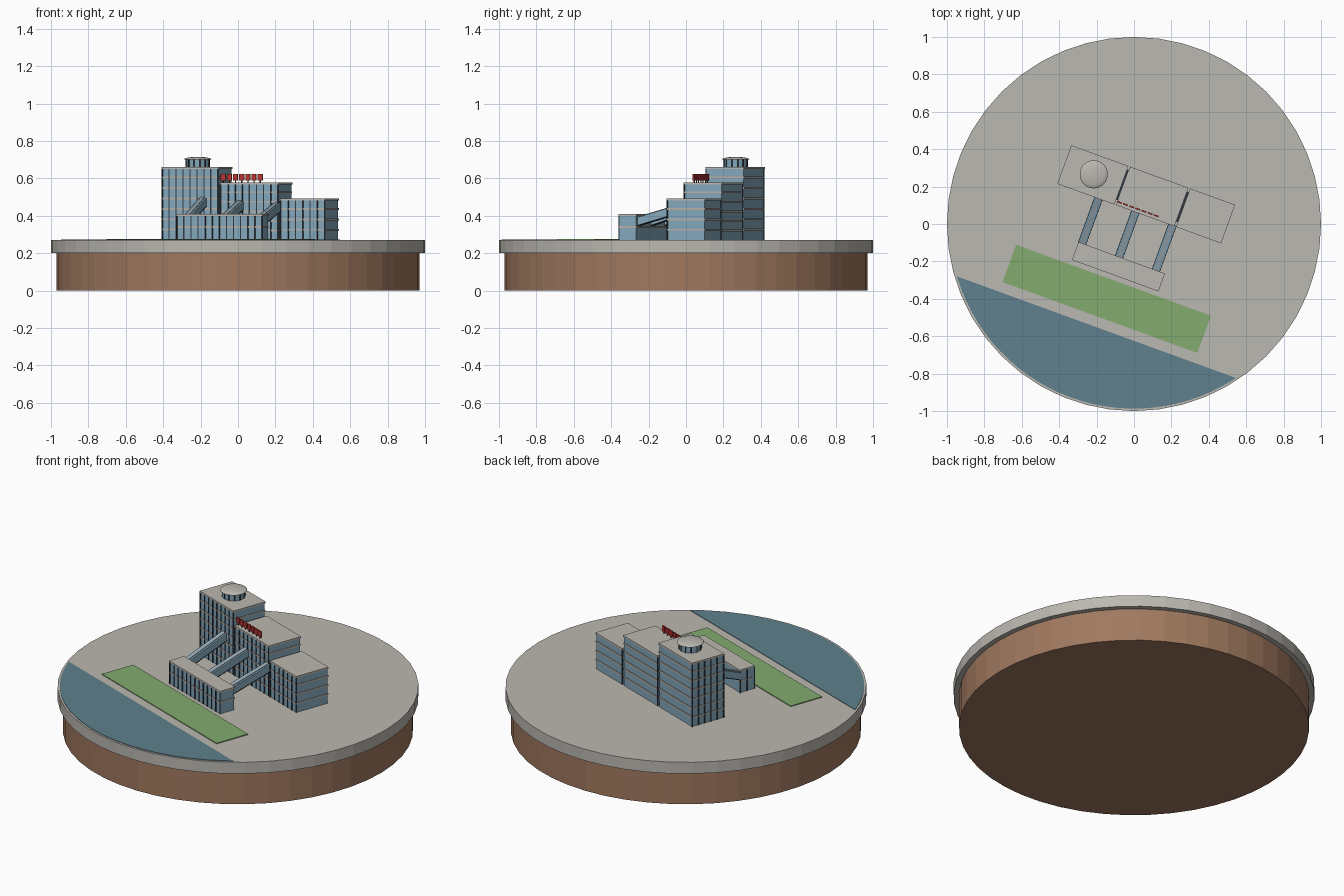
import bpy, bmesh, math
from mathutils import Matrix, Vector

cube = bpy.data.objects.get("Cube")
if cube:
    bpy.data.objects.remove(cube, do_unlink=True)

TURN = Matrix.Rotation(math.radians(-20), 4, 'Z')   # the campus is turned on its base
GROUND = 0.27


def material(name, r, g, b):
    m = bpy.data.materials.new(name)
    m.use_nodes = True
    m.diffuse_color = (r, g, b, 1)
    m.node_tree.nodes["Principled BSDF"].inputs["Base Color"].default_value = (r, g, b, 1)
    return m


CONCRETE = material("warm grey concrete", 0.50, 0.48, 0.44)
SOIL = material("brown soil", 0.35, 0.19, 0.115)
GLASS = material("blue glass", 0.23, 0.39, 0.50)
FRAME = material("dark frame", 0.03, 0.04, 0.055)
BAND = material("pale floor band", 0.46, 0.43, 0.39)
GRASS = material("lawn green", 0.23, 0.41, 0.16)
WATER = material("river blue", 0.115, 0.22, 0.27)
RED = material("sign red", 0.50, 0.035, 0.03)
BRIDGE_ROOF = material("bridge roof grey", 0.33, 0.41, 0.46)


def finish(name, bm, mat, turn=True):
    if turn:
        bm.transform(TURN)
    mesh = bpy.data.meshes.new(name)
    bm.to_mesh(mesh)
    bm.free()
    mesh.materials.append(mat)
    obj = bpy.data.objects.new(name, mesh)
    bpy.context.collection.objects.link(obj)
    return obj


def add_box(bm, x0, x1, y0, y1, z0, z1):
    size = Matrix.Diagonal((x1 - x0, y1 - y0, z1 - z0, 1))
    mid = Vector((x0 + x1, y0 + y1, z0 + z1)) / 2
    return bmesh.ops.create_cube(bm, size=1, matrix=Matrix.Translation(mid) @ size)["verts"]


def boxes(name, mat, items):
    bm = bmesh.new()
    for item in items:
        add_box(bm, *item)
    return finish(name, bm, mat)


def add_disc(bm, radius, z0, z1, x=0, y=0, sides=48):
    bmesh.ops.create_cone(bm, cap_ends=True, segments=sides, radius1=radius, radius2=radius,
                          depth=z1 - z0, matrix=Matrix.Translation((x, y, (z0 + z1) / 2)))


def disc(name, mat, *args, **kw):
    bm = bmesh.new()
    add_disc(bm, *args, **kw)
    return finish(name, bm, mat, kw.get("x") is not None)


# Round base
disc("soil_base", SOIL, 0.97, 0, 0.2)
disc("ground_plate", CONCRETE, 1.0, 0.2, GROUND)

# River: a thin disc cut off along the bank
bm = bmesh.new()
add_disc(bm, 0.987, GROUND - 0.01, GROUND + 0.003, sides=96)
cut = bmesh.ops.bisect_plane(bm, geom=bm.verts[:] + bm.edges[:] + bm.faces[:],
                             plane_co=(0, -0.587, 0), plane_no=(0, 1, 0), clear_outer=True)
rim = [e for e in cut["geom_cut"] if isinstance(e, bmesh.types.BMEdge)]
bmesh.ops.holes_fill(bm, edges=rim)
finish("river", bm, WATER)

boxes("lawn", GRASS, [(-0.554, 0.554, -0.532, -0.32, GROUND, GROUND + 0.005)])


# Buildings: glass block, floor bands, upright frames and a roof slab
def building(name, x0, x1, y0, y1, top, floors, bays, end_bays):
    e = 0.004
    a, b, c, d = x0 + e, x1 - e, y0 + e, y1 - e
    boxes(name + "_glass", GLASS, [(a, b, c, d, GROUND, top - 0.008)])
    boxes(name + "_roof", CONCRETE, [(x0, x1, y0, y1, top - 0.01, top)])
    step = (top - GROUND) / floors
    levels = [GROUND + step * i for i in range(1, floors)]
    boxes(name + "_floor_bands", BAND,
          [(a - 0.003, b + 0.003, c - 0.003, d + 0.003, z - 0.005, z + 0.005) for z in levels])
    posts = []
    for i in range(bays + 1):
        x = a + (b - a) * i / bays
        posts.append((x - 0.003, x + 0.003, c - 0.004, c + 0.001, GROUND, top - 0.01))
    for i in range(1, end_bays + 1):
        y = c + (d - c) * i / end_bays
        posts.append((a - 0.004, a + 0.001, y - 0.003, y + 0.003, GROUND, top - 0.01))
    boxes(name + "_frames", FRAME, posts)


building("tall_tower", -0.459, -0.134, 0.062, 0.281, 0.66, 7, 8, 5)
building("middle_tower", -0.124, 0.207, 0.062, 0.281, 0.577, 6, 8, 5)
building("low_tower", 0.217, 0.473, 0.062, 0.281, 0.492, 4, 6, 5)
building("front_wing", -0.246, 0.246, -0.294, -0.192, 0.41, 2, 12, 2)

# Dark joints between the towers
boxes("tower_joints", FRAME, [(-0.14, -0.12, 0.09, 0.26, GROUND, 0.57),
                              (0.2, 0.222, 0.09, 0.26, GROUND, 0.48)])


# Sloping glass bridges from the front wing up to the towers
def sloped(name, mat, x, half, z0, z1, rise):
    bm = bmesh.new()
    start, end = -0.198, 0.068
    for v in add_box(bm, x - half, x + half, start, end, z0, z1):
        v.co.z += rise * (v.co.y - start) / (end - start)
    finish(name, bm, mat)


for side, x, rise in (("right", -0.225, 0.105), ("middle", -0.015, 0.085), ("left", 0.195, 0.075)):
    sloped(side + "_bridge", GLASS, x, 0.022, 0.35, 0.392, rise)
    sloped(side + "_bridge_roof", BRIDGE_ROOF, x, 0.011, 0.39, 0.396, rise)
    sloped(side + "_bridge_floor", FRAME, x, 0.023, 0.346, 0.351, rise)

# Rooftop lookout: drum, upright frames, shallow dome
cx, cy = -0.293, 0.176
disc("lookout_drum", GLASS, 0.062, 0.655, 0.702, x=cx, y=cy, sides=32)
bm = bmesh.new()
for i in range(12):
    angle = math.tau * i / 12
    px, py = cx + 0.062 * math.cos(angle), cy + 0.062 * math.sin(angle)
    add_box(bm, px - 0.003, px + 0.003, py - 0.003, py + 0.003, 0.66, 0.702)
finish("lookout_frames", bm, FRAME)

bm = bmesh.new()
shape = Matrix.Translation((cx, cy, 0.7)) @ Matrix.Diagonal((0.075, 0.075, 0.015, 1))
bmesh.ops.create_uvsphere(bm, u_segments=32, v_segments=16, radius=1, matrix=shape)
bmesh.ops.bisect_plane(bm, geom=bm.verts[:] + bm.edges[:] + bm.faces[:],
                       plane_co=(0, 0, 0.7), plane_no=(0, 0, -1), clear_outer=True)
bmesh.ops.holes_fill(bm, edges=[e for e in bm.edges if e.is_boundary])
dome = finish("lookout_dome", bm, CONCRETE)
bpy.context.view_layer.objects.active = dome
dome.select_set(True)
bpy.ops.object.shade_smooth_by_angle()
dome.select_set(False)

# Row of plain red rooftop panels on short posts
starts = [-0.127 + 0.035 * i for i in range(7)]
boxes("red_panels", RED, [(x, x + 0.027, 0.078, 0.086, 0.588, 0.622) for x in starts])
boxes("panel_posts", FRAME, [(x + 0.011, x + 0.016, 0.08, 0.084, 0.575, 0.59) for x in starts])
